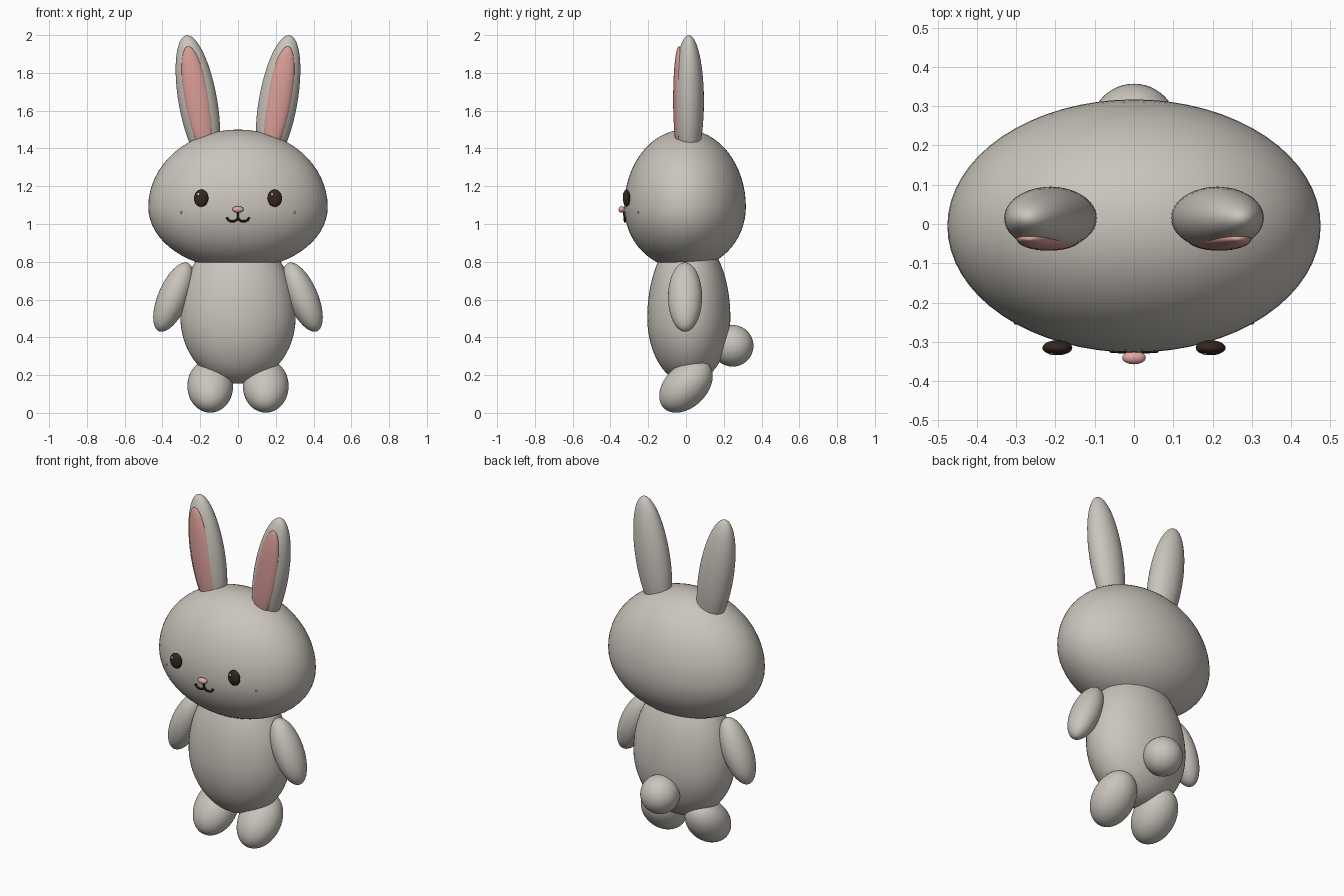
import bpy, math
from mathutils import Matrix, Vector

if "Cube" in bpy.data.objects:
    bpy.data.objects.remove(bpy.data.objects["Cube"])


def material(name, color):
    m = bpy.data.materials.new(name)
    m.diffuse_color = (*color, 1)
    m.use_nodes = True
    m.node_tree.nodes["Principled BSDF"].inputs["Base Color"].default_value = m.diffuse_color
    return m


FUR = material("warm grey fur", (0.59, 0.555, 0.505))
PINK = material("inner ear pink", (0.70, 0.34, 0.31))
NOSE = material("nose pink", (0.76, 0.39, 0.35))
DARK = material("dark brown", (0.035, 0.02, 0.013))
WHITE = material("eye highlight white", (0.9, 0.9, 0.9))


def ellipsoid(name, mat, center, radii, lower=None, tilt_x=0, tilt_y=0, segs=48):
    """Smooth ellipsoid; lower gives a different radius below its equator."""
    bpy.ops.mesh.primitive_uv_sphere_add(segments=segs, ring_count=segs // 2, radius=1)
    ob = bpy.context.object
    ob.name = ob.data.name = name
    rot = Matrix.Rotation(math.radians(tilt_y), 3, 'Y') @ Matrix.Rotation(math.radians(tilt_x), 3, 'X')
    for v in ob.data.vertices:
        x, y, z = v.co
        rz = lower if lower and z < 0 else radii[2]
        v.co = rot @ Vector((x * radii[0], y * radii[1], z * rz))
    ob.location = center
    ob.data.materials.append(mat)
    bpy.ops.object.shade_smooth()
    return ob


# Head, body and tail
ellipsoid("head", FUR, (0, -0.005, 1.09), (0.475, 0.322, 0.41), lower=0.33, segs=64)
ellipsoid("body", FUR, (0, 0.015, 0.505), (0.305, 0.22, 0.44), lower=0.35, segs=64)
ellipsoid("tail", FUR, (0, 0.247, 0.355), (0.11, 0.11, 0.11))

# Paired parts
for s, side in ((-1, "left"), (1, "right")):
    ellipsoid(side + "_ear", FUR, (s * 0.2125, 0.015, 1.65), (0.102, 0.08, 0.355), tilt_y=s * 10)
    ellipsoid(side + "_inner_ear", PINK, (s * 0.217, -0.038, 1.66), (0.066, 0.03, 0.285), tilt_y=s * 10)
    ellipsoid(side + "_arm", FUR, (s * 0.342, -0.005, 0.613), (0.081, 0.09, 0.196), tilt_y=-s * 23)
    foot = ellipsoid(side + "_foot", FUR, (s * 0.147, 0, 0.142), (0.121, 0.112, 0.166), tilt_x=-45)
    # Softly flattened sole
    for v in foot.data.vertices:
        if v.co.z < -0.1:
            v.co.z = -0.1 + (v.co.z + 0.1) * 0.98
    ellipsoid(side + "_eye", DARK, (s * 0.195, -0.315, 1.137), (0.038, 0.019, 0.046), segs=32)
    ellipsoid(side + "_eye_highlight", WHITE, (s * 0.195 - 0.014, -0.331, 1.157), (0.006, 0.003, 0.007), segs=12)
    ellipsoid(side + "_cheek", PINK, (s * 0.3, -0.252, 1.062), (0.006, 0.004, 0.008), segs=12)

ellipsoid("nose", NOSE, (0, -0.34, 1.077), (0.03, 0.017, 0.017), segs=32)


# Mouth: two hanging arcs and a short stem, as round tubes
def tube(curve, points):
    sp = curve.splines.new('POLY')
    sp.points.add(len(points) - 1)
    for p, co in zip(sp.points, points):
        p.co = (*co, 1)


curve = bpy.data.curves.new("mouth", 'CURVE')
curve.dimensions = '3D'
curve.bevel_depth = 0.006
curve.bevel_resolution = 3
curve.use_fill_caps = True
for s in (-1, 1):
    angles = [math.pi * i / 14 for i in range(15)]
    tube(curve, [(s * (0.029 - 0.029 * math.cos(a)), -0.325 + 0.003 * i / 14,
                  1.036 - 0.022 * math.sin(a)) for i, a in enumerate(angles)])
tube(curve, [(0, -0.325, 1.034), (0, -0.33, 1.068)])
mouth = bpy.data.objects.new("mouth", curve)
bpy.context.collection.objects.link(mouth)
curve.materials.append(DARK)
bpy.ops.object.select_all(action='DESELECT')
mouth.select_set(True)
bpy.context.view_layer.objects.active = mouth
bpy.ops.object.convert(target='MESH')
bpy.ops.object.shade_smooth_by_angle()
